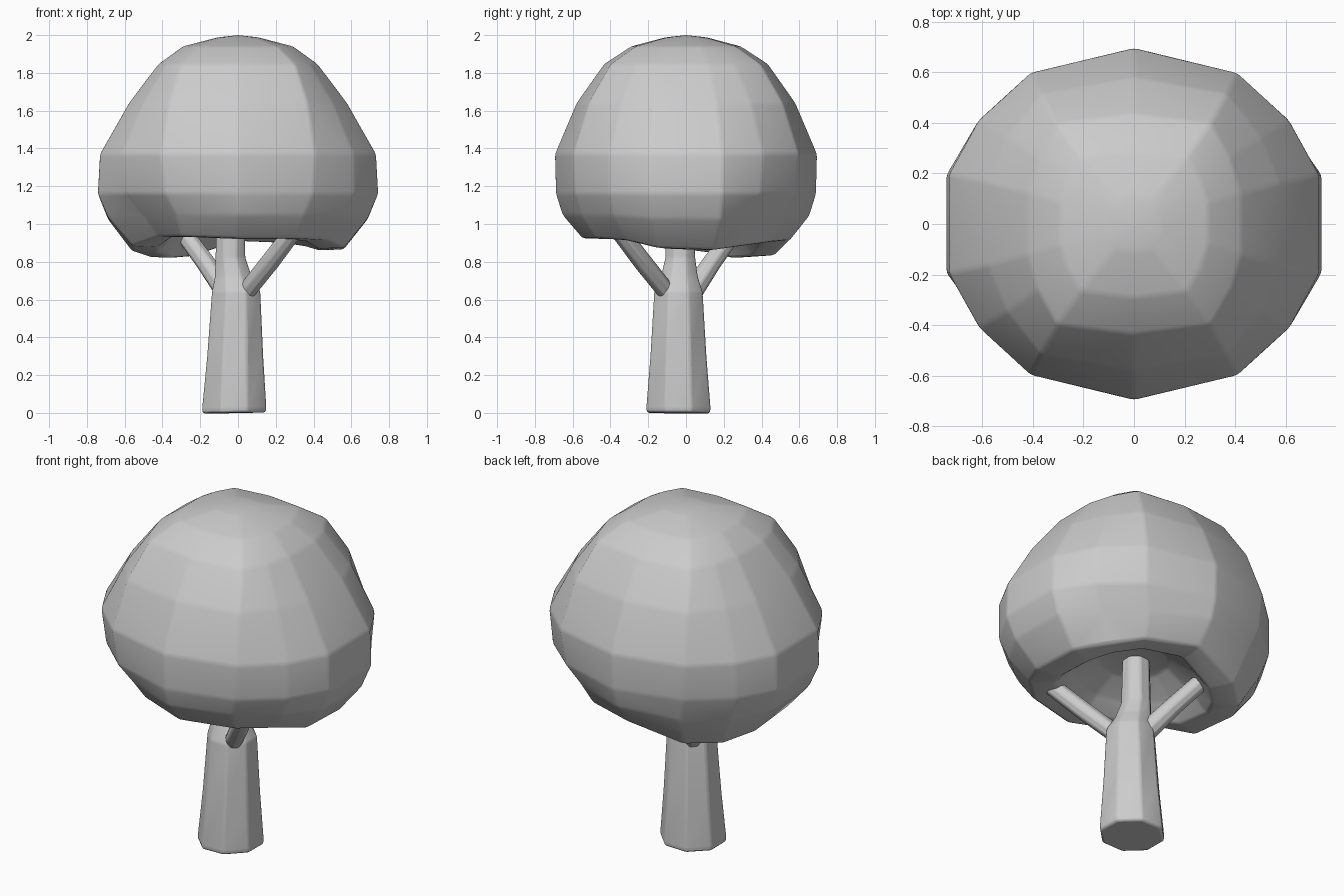
import bpy, bmesh
from math import pi, cos, sin, radians
from mathutils import Vector

if "Cube" in bpy.data.objects:
    bpy.data.objects.remove(bpy.data.objects["Cube"])


def finish(name, bm, bevel, angle):
    bmesh.ops.recalc_face_normals(bm, faces=bm.faces)
    me = bpy.data.meshes.new(name)
    bm.to_mesh(me)
    bm.free()
    ob = bpy.data.objects.new(name, me)
    bpy.context.collection.objects.link(ob)
    mod = ob.modifiers.new("soft_edges", 'BEVEL')
    mod.width = bevel
    mod.segments = 2
    mod.limit_method = 'ANGLE'
    mod.angle_limit = radians(8)
    bpy.context.view_layer.objects.active = ob
    ob.select_set(True)
    bpy.ops.object.shade_smooth_by_angle(angle=radians(angle))
    ob.select_set(False)
    return ob


def loft(bm, rings):
    loops = [[bm.verts.new(p) for p in r] for r in rings]
    n = len(loops[0])
    for a, b in zip(loops, loops[1:]):
        for i in range(n):
            j = (i + 1) % n
            bm.faces.new((a[i], a[j], b[j], b[i]))
    return loops


# Tapered limb through a list of (centre, radius)
def limb(name, path, sides, bevel):
    bm = bmesh.new()
    axis = (Vector(path[-1][0]) - Vector(path[0][0])).normalized()
    q = Vector((0, 0, 1)).rotation_difference(axis)
    rings = [[Vector(c) + q @ Vector((r * cos((i + .5) * 2 * pi / sides),
                                      r * sin((i + .5) * 2 * pi / sides), 0))
              for i in range(sides)] for c, r in path]
    loops = loft(bm, rings)
    bm.faces.new(loops[0])
    bm.faces.new(loops[-1])
    return finish(name, bm, bevel, 40)


# Trunk, with a narrower core rising into the crown
limb("trunk", [((-.02, -.04, 0), .178), ((-.02, -.04, .02), .184),
               ((-.015, -.04, .3), .16), ((-.01, -.04, .64), .138),
               ((-.025, -.035, .72), .105), ((-.04, -.03, .82), .085),
               ((-.04, -.03, 1.1), .078)], 8, .012)

# Two spreading branches, rooted inside the trunk
limb("branch_front_right", [((.01, -.07, .60), .05), ((.17, -.23, .80), .052),
                            ((.36, -.42, 1.05), .048)], 8, .008)
limb("branch_back_left", [((-.03, .0, .59), .06), ((-.175, .14, .80), .052),
                          ((-.36, .32, 1.05), .048)], 8, .008)


# Crown outlines seen from above: rounded for the middle, squarer near the top
def full_outline(quad):
    half = quad + [(-x, y) for x, y in quad[-2::-1]]
    return half + [(x, -y) for x, y in half[::-1]]


rounded = full_outline([(1, .28), (.84, .59), (.56, .86), (0, 1)])
square = full_outline([(.95, .28), (.9, .6), (.79, .95), (0, 1)])
# Uneven rim height, and corners where the underside is tucked inwards
rim = [.86, .88, .90, .91, .83, .82, .85, .88, .93, .93, .92, .92, .91, .87]
tuck = {1: .08, 2: .06, 8: .11, 9: .06}

# Levels: height, half width, half depth, squareness, rim share, tuck share
levels = [(1.988, .11, .11, .5, 0, 0), (1.94, .30, .29, .6, 0, 0),
          (1.845, .435, .435, .6, 0, 0), (1.64, .585, .58, .3, 0, 0),
          (1.37, .73, .695, 0, 0, 0), (1.16, .738, .69, -.1, 0, .35),
          (1.03, .68, .655, -.2, .35, 1), (.875, .56, .55, 0, 1, 1),
          (.87, .42, .41, 0, 1, 0), (.97, .33, .32, 0, .5, 0),
          (1.07, .19, .18, 0, 0, 0)]
rings = []
for z, rx, ry, s, w, t in levels:
    ring = []
    for i, (a, b) in enumerate(zip(rounded, square)):
        k = 1 - t * tuck.get(i, 0)
        ring.append(((a[0] + s * (b[0] - a[0])) * rx * k,
                     (a[1] + s * (b[1] - a[1])) * ry * k, z + w * (rim[i] - .87)))
    rings.append(ring)
bm = bmesh.new()
loops = loft(bm, rings)
for ring, z in ((loops[0], 2.0), (loops[-1], 1.09)):
    tip = bm.verts.new((0, 0, z))
    for i in range(len(ring)):
        bm.faces.new((ring[i], ring[(i + 1) % len(ring)], tip))
finish("crown", bm, .015, 50)
